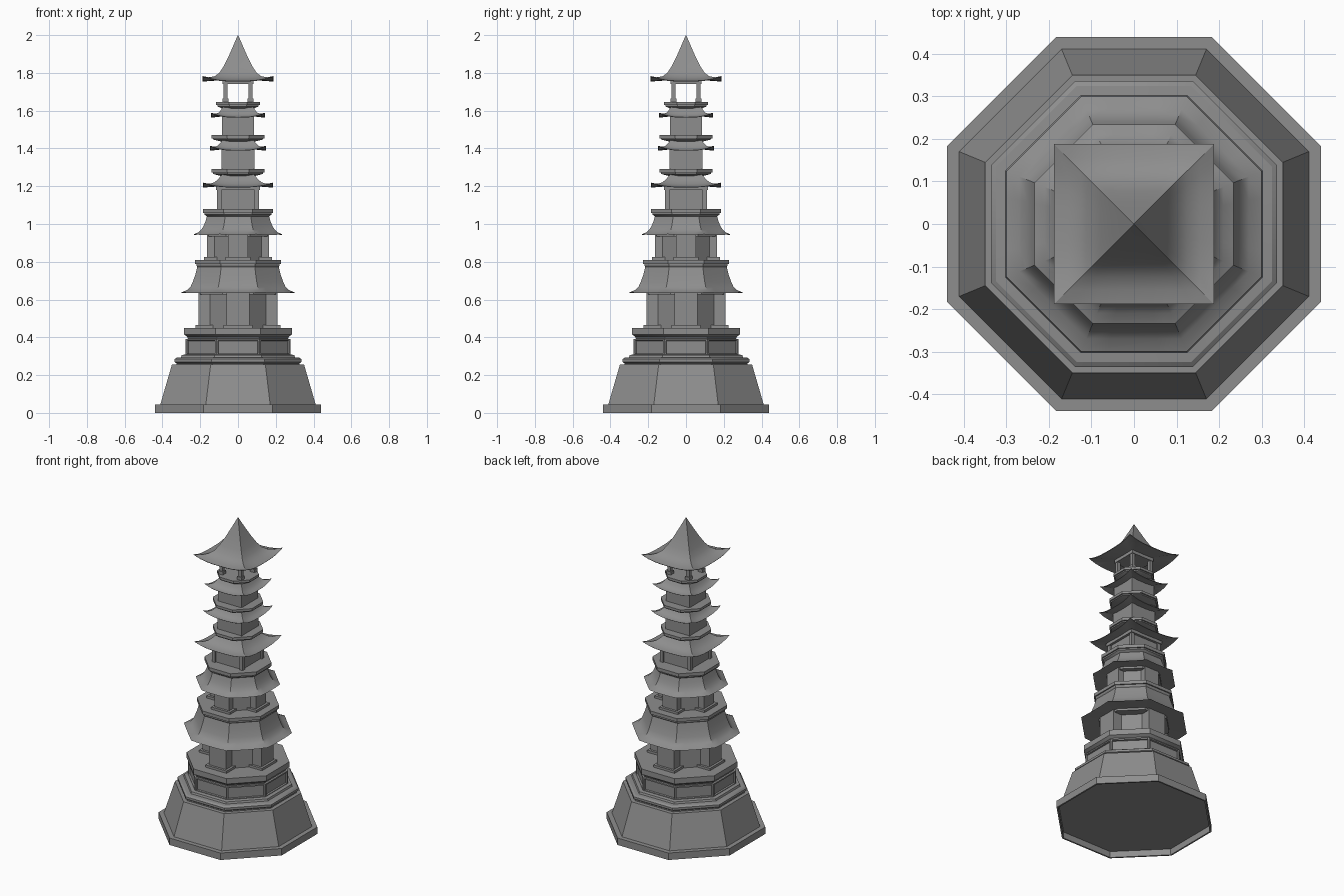
import bpy
import bmesh
from math import pi, tan, cos, sin, radians
from mathutils import Vector

cube = bpy.data.objects.get("Cube")
if cube:
    bpy.data.objects.remove(cube, do_unlink=True)

stone = bpy.data.materials.new("grey_stone")
stone.use_nodes = True
GREY = (0.27, 0.27, 0.27, 1)
stone.diffuse_color = GREY
stone.node_tree.nodes["Principled BSDF"].inputs["Base Color"].default_value = GREY


def finish(name, bm):
    bmesh.ops.recalc_face_normals(bm, faces=bm.faces)
    mesh = bpy.data.meshes.new(name)
    bm.to_mesh(mesh)
    bm.free()
    mesh.materials.append(stone)
    mesh.shade_smooth()
    mesh.set_sharp_from_angle(angle=radians(30))
    obj = bpy.data.objects.new(name, mesh)
    bpy.context.collection.objects.link(obj)
    return obj


def loft(name, sides, profile, steps=1, lift=0.0, panels=None):
    """Stack polygon rings given as (apothem, height); lift curls eave corners up."""
    bm = bmesh.new()
    widest = max(a for a, z in profile)
    rings = []
    for a, z in profile:
        ring = []
        for k in range(sides):
            ang = 2 * pi * k / sides
            normal = Vector((cos(ang), sin(ang), 0))
            along = Vector((-sin(ang), cos(ang), 0)) * tan(pi / sides)
            for s in range(steps):
                t = 2 * s / steps - 1
                co = (normal + along * t) * a
                co.z = z + lift * abs(t) ** 3 * (a / widest) ** 3
                ring.append(bm.verts.new(co))
        rings.append(ring)
    n = sides * steps
    for low, high in zip(rings, rings[1:]):
        for i in range(n):
            j = (i + 1) % n
            bm.faces.new((low[i], low[j], high[j], high[i]))
    bm.faces.new(rings[0][::-1])
    bm.faces.new(rings[-1])
    bmesh.ops.recalc_face_normals(bm, faces=bm.faces)
    if panels:
        picked = [f for f in bm.faces if abs(f.normal.z) < 0.1
                  and panels[0] < f.calc_center_median().z < panels[1]]
        bmesh.ops.inset_individual(bm, faces=picked, thickness=0.012)
        bmesh.ops.inset_individual(bm, faces=picked, thickness=0.003, depth=-0.01)
    return finish(name, bm)


def box(name, centre, size):
    bm = bmesh.new()
    bmesh.ops.create_cube(bm, size=1)
    for v in bm.verts:
        v.co = Vector(c + p * s for c, p, s in zip(centre, v.co, size))
    return finish(name, bm)


def cross_storey(name, core, arm, z0, z1):
    """Octagonal core with four projecting bays."""
    half = core * tan(pi / 8)
    loft(name + "_core", 8, [(core, z0), (core, z1)])
    for grow, top, part in ((0, z1, "_bays"), (0.015, z0 + 0.015, "_step")):
        mid, tall = (z0 + top) / 2, top - z0
        long, wide = 2 * (arm + grow), 2 * (half + grow)
        box(name + part + "_x", (0, 0, mid), (long, wide, tall))
        box(name + part + "_y", (0, 0, mid), (wide, long, tall))


def corner_posts(name, offset, width, z0, z1):
    for sx, side in ((-1, "right"), (1, "left")):
        for sy, end in ((-1, "front"), (1, "back")):
            box(f"{end}_{side}_{name}", (sx * offset, sy * offset, (z0 + z1) / 2),
                (width, width, z1 - z0))


def gallery(name, a, neck, z0, z1):
    """Octagonal balcony slab with a sloped underside."""
    lip = z0 + (z1 - z0) * 0.3
    loft(name, 8, [(neck, z0 - 0.012), (a - 0.008, z0), (a - 0.008, lip),
                   (a, lip), (a, z1)])


def square_roof(name, eave, neck, z, top):
    """Concave four-sided roof with upturned corners."""
    run, rise = eave - neck, top - z
    curve = [(0, 0.0), (0.2, 0.04), (0.4, 0.12), (0.6, 0.28), (0.8, 0.58), (1, 1)]
    profile = [(neck * 0.9, z + 0.006), (eave - 0.002, z - 0.002)]
    profile += [(eave - run * u, z + rise * v) for u, v in curve]
    loft(name, 4, profile, steps=8, lift=0.024)


# Battered foundation on a hollow plinth
loft("plinth", 8, [(0.43, 0.04), (0.43, 0), (0.44, 0), (0.44, 0.045), (0.41, 0.045)])
loft("foundation", 8, [(0.412, 0.042), (0.35, 0.255)])
loft("foundation_moulding", 8, [
    (0.325, 0.25), (0.325, 0.262), (0.336, 0.27), (0.336, 0.284),
    (0.325, 0.292), (0.302, 0.294), (0.298, 0.306), (0.275, 0.31)])
loft("panelled_pedestal", 8, [(0.277, 0.305), (0.277, 0.392)], panels=(0.3, 0.4))
loft("pedestal_slab", 8, [(0.277, 0.39), (0.265, 0.393), (0.268, 0.402),
                          (0.285, 0.415), (0.285, 0.45)])

# Lower storeys with octagonal roofs
cross_storey("first_storey", 0.148, 0.21, 0.45, 0.65)
loft("first_lintel", 8, [(0.2, 0.627), (0.2, 0.65)])
loft("first_roof", 8, [
    (0.19, 0.641), (0.3, 0.634), (0.27, 0.647), (0.252, 0.664),
    (0.24, 0.69), (0.226, 0.73), (0.215, 0.775)], steps=4, lift=0.004)
gallery("first_gallery", 0.228, 0.212, 0.78, 0.81)
cross_storey("second_storey", 0.125, 0.164, 0.81, 0.955)
loft("second_lintel", 8, [(0.156, 0.935), (0.156, 0.955)])
loft("second_roof", 8, [
    (0.15, 0.948), (0.234, 0.942), (0.21, 0.953), (0.194, 0.968),
    (0.182, 0.988), (0.172, 1.013), (0.163, 1.045)], steps=4, lift=0.004)
gallery("second_gallery", 0.186, 0.162, 1.05, 1.08)

# Upper storeys with square curled roofs
loft("third_storey", 4, [(0.1, 1.08), (0.1, 1.2)])
corner_posts("storey_post", 0.099, 0.022, 1.08, 1.195)
loft("third_lintel", 4, [(0.116, 1.18), (0.116, 1.2)])
square_roof("third_roof", 0.185, 0.085, 1.195, 1.26)
gallery("third_gallery", 0.14, 0.085, 1.265, 1.29)
loft("fourth_storey", 4, [(0.087, 1.29), (0.087, 1.4)])
square_roof("fourth_roof", 0.147, 0.083, 1.39, 1.44)
gallery("fourth_gallery", 0.14, 0.083, 1.447, 1.47)
loft("fifth_storey", 4, [(0.084, 1.47), (0.084, 1.575)])
square_roof("fifth_roof", 0.142, 0.08, 1.565, 1.615)
gallery("fifth_gallery", 0.116, 0.08, 1.622, 1.645)

# Open pavilion on four posts
corner_posts("pavilion_post", 0.067, 0.022, 1.64, 1.76)
corner_posts("post_base", 0.067, 0.032, 1.643, 1.665)
loft("pavilion_beam", 4, [(0.082, 1.742), (0.082, 1.765)])

# Pointed top roof
loft("top_roof", 4, [
    (0.08, 1.762), (0.186, 1.754), (0.188, 1.757), (0.155, 1.762), (0.125, 1.774),
    (0.1, 1.795), (0.078, 1.83), (0.053, 1.88), (0.028, 1.937), (0.001, 2.0)],
    steps=8, lift=0.026)
